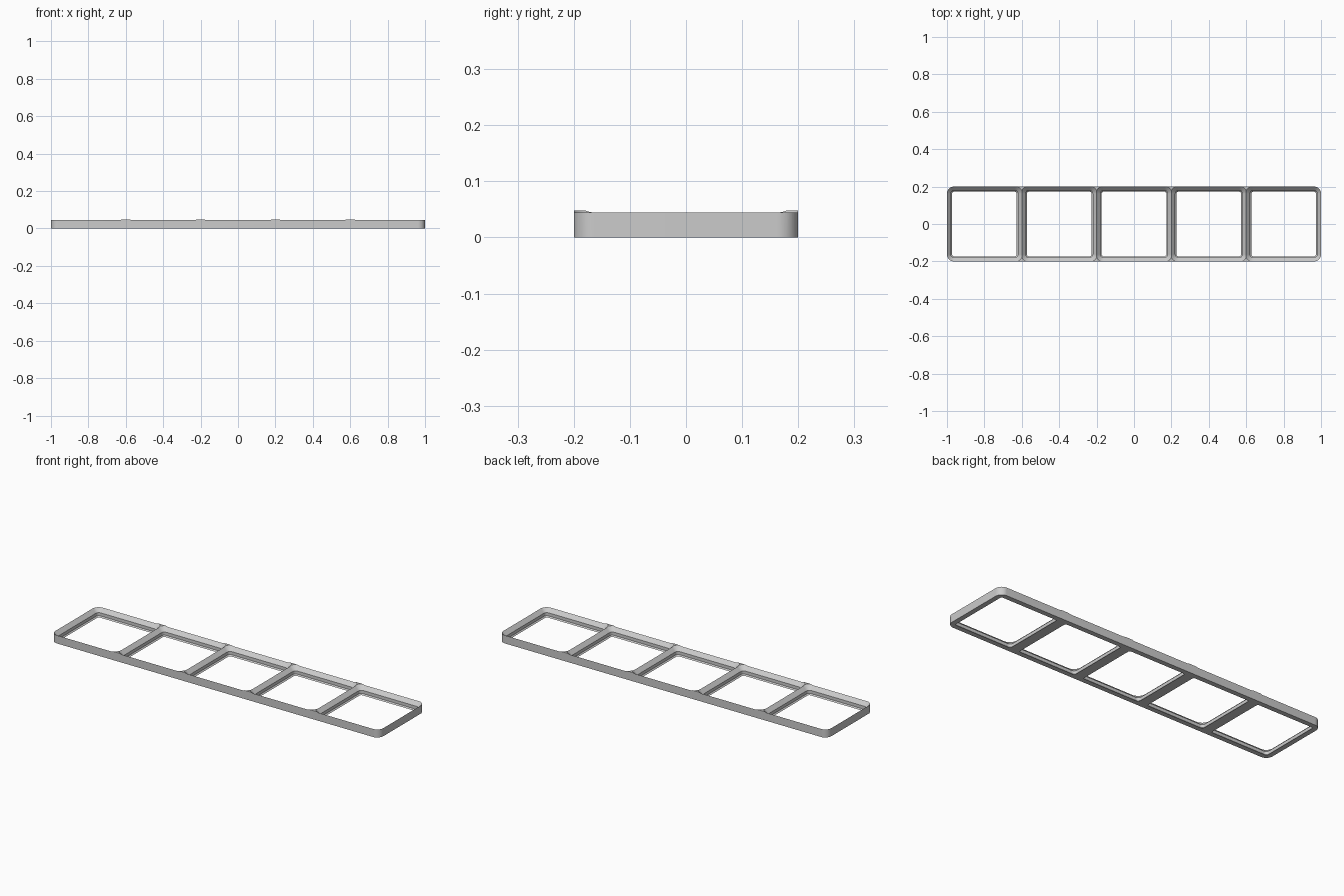
import bpy, bmesh
from math import cos, sin, pi, radians

cube = bpy.data.objects.get("Cube")
if cube:
    bpy.data.objects.remove(cube)

MM = 2 / 210          # one millimetre in model units
CELL, CELLS = 42, 5
RADIUS, HEIGHT = 4, 5
SEGMENTS = 16         # per rounded corner

grey = bpy.data.materials.new("light grey")
grey.use_nodes = True
colour = (0.6, 0.6, 0.6, 1)
grey.diffuse_color = colour
grey.node_tree.nodes["Principled BSDF"].inputs["Base Color"].default_value = colour


def rounded_loop(width, depth, radius, inset):
    """Rounded rectangle, pulled inwards by inset."""
    points = []
    for corner, (sx, sy) in enumerate([(1, 1), (-1, 1), (-1, -1), (1, -1)]):
        cx, cy = sx * (width / 2 - radius), sy * (depth / 2 - radius)
        for i in range(SEGMENTS + 1):
            a = (corner + i / SEGMENTS) * pi / 2
            r = radius - inset
            points.append((cx + r * cos(a), cy + r * sin(a)))
    return points


def loft(name, width, depth, profile, x=0):
    """Solid through rounded rectangles, one per (inset, z) of the profile."""
    bm = bmesh.new()
    rings = [[bm.verts.new(((x + px) * MM, py * MM, z * MM))
              for px, py in rounded_loop(width, depth, RADIUS, inset)]
             for inset, z in profile]
    for low, high in zip(rings, rings[1:]):
        for i in range(len(low)):
            j = (i + 1) % len(low)
            bm.faces.new((low[i], low[j], high[j], high[i]))
    bm.faces.new(rings[0][::-1])
    bm.faces.new(rings[-1])
    mesh = bpy.data.meshes.new(name)
    bm.to_mesh(mesh)
    bm.free()
    obj = bpy.data.objects.new(name, mesh)
    bpy.context.collection.objects.link(obj)
    return obj


# Outer slab
frame = loft("grid_frame", CELL * CELLS, CELL, [(0, 0), (0, HEIGHT)])
frame.data.materials.append(grey)
bpy.context.view_layer.objects.active = frame

# Stepped pockets: chamfer, straight wall, then a flare that runs past the rim
pocket = [(2.85, -1), (2.85, 0), (2.15, 0.7), (2.15, 2.5), (-1, 5.65)]
for n in range(CELLS):
    cutter = loft("pocket_cutter", CELL, CELL, pocket, (n - (CELLS - 1) / 2) * CELL)
    cutter.hide_render = True
    cut = frame.modifiers.new("pocket", 'BOOLEAN')
    cut.operation = 'DIFFERENCE'
    cut.solver = 'EXACT'
    cut.object = cutter
    bpy.ops.object.modifier_apply(modifier=cut.name)
    bpy.data.objects.remove(cutter)

# Smooth corners, sharp steps
bpy.ops.object.select_all(action='DESELECT')
frame.select_set(True)
bpy.ops.object.shade_smooth_by_angle(angle=radians(30))
